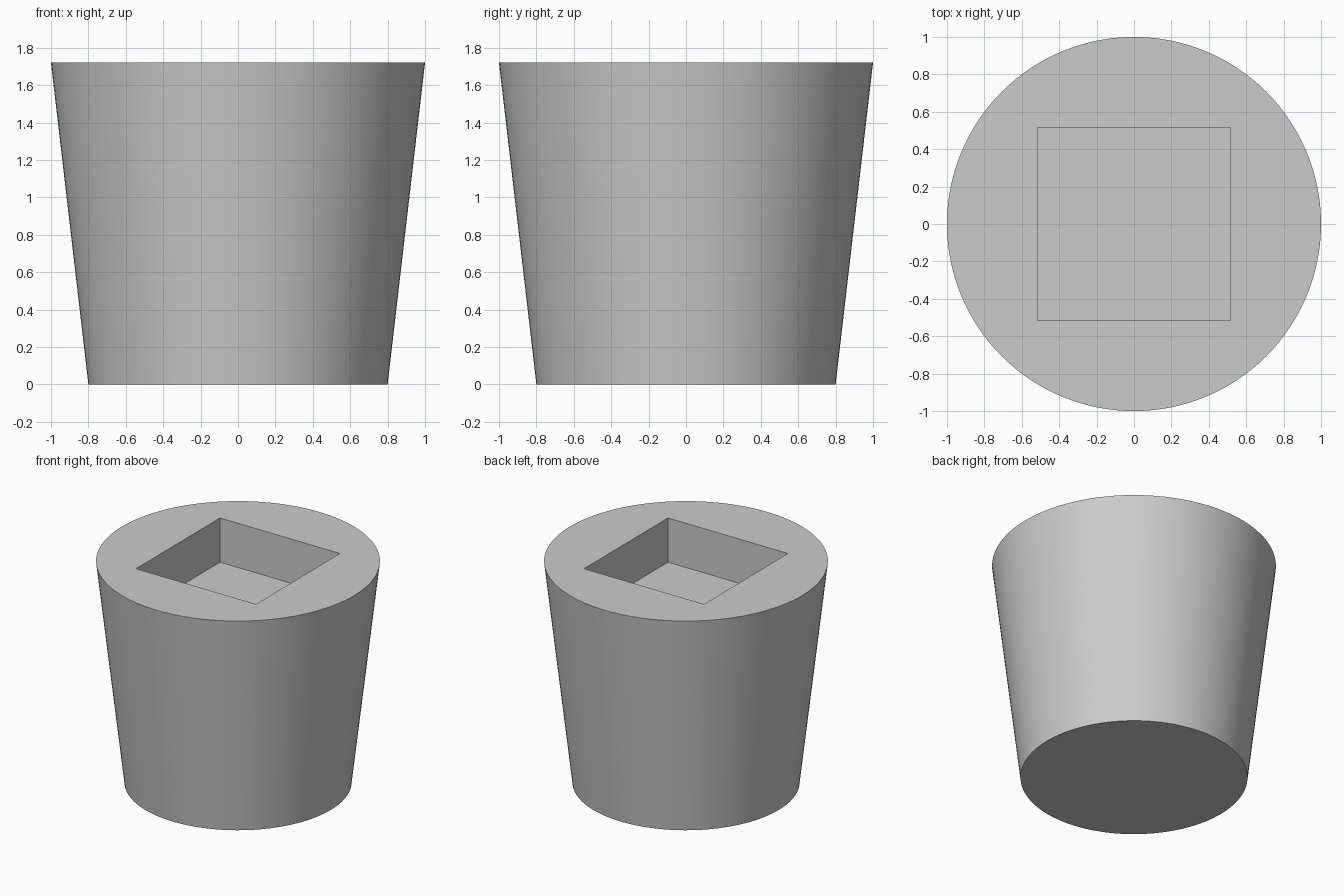
import bpy
import math

TOP_RADIUS, BASE_RADIUS, HEIGHT = 1.0, 0.8, 1.72
POCKET_SIZE, POCKET_DEPTH = 1.032, 0.344

cube = bpy.data.objects.get("Cube")
if cube:
    bpy.data.objects.remove(cube, do_unlink=True)

grey = bpy.data.materials.new("light_grey")
grey.use_nodes = True
colour = (0.6, 0.6, 0.6, 1.0)
grey.diffuse_color = colour
grey.node_tree.nodes["Principled BSDF"].inputs["Base Color"].default_value = colour

# Square cutter for the blind pocket, reaching above the top face
bpy.ops.mesh.primitive_cube_add(size=1, location=(0, 0, HEIGHT))
cutter = bpy.context.object
cutter.name = "pocket_cutter"
cutter.scale = (POCKET_SIZE, POCKET_SIZE, 2 * POCKET_DEPTH)
cutter.hide_render = True
cutter.data.materials.append(grey)

# Tapered round body, wider at the top
bpy.ops.mesh.primitive_cone_add(vertices=128, radius1=BASE_RADIUS, radius2=TOP_RADIUS,
                                depth=HEIGHT, location=(0, 0, HEIGHT / 2))
body = bpy.context.object
body.name = "tapered_body"
body.data.materials.append(grey)

# Cut the pocket, then drop the cutter
pocket = body.modifiers.new("square_pocket", 'BOOLEAN')
pocket.operation = 'DIFFERENCE'
pocket.solver = 'EXACT'
pocket.object = cutter
bpy.ops.object.modifier_apply(modifier=pocket.name)
bpy.data.objects.remove(cutter, do_unlink=True)

bpy.ops.object.shade_smooth_by_angle(angle=math.radians(30))
